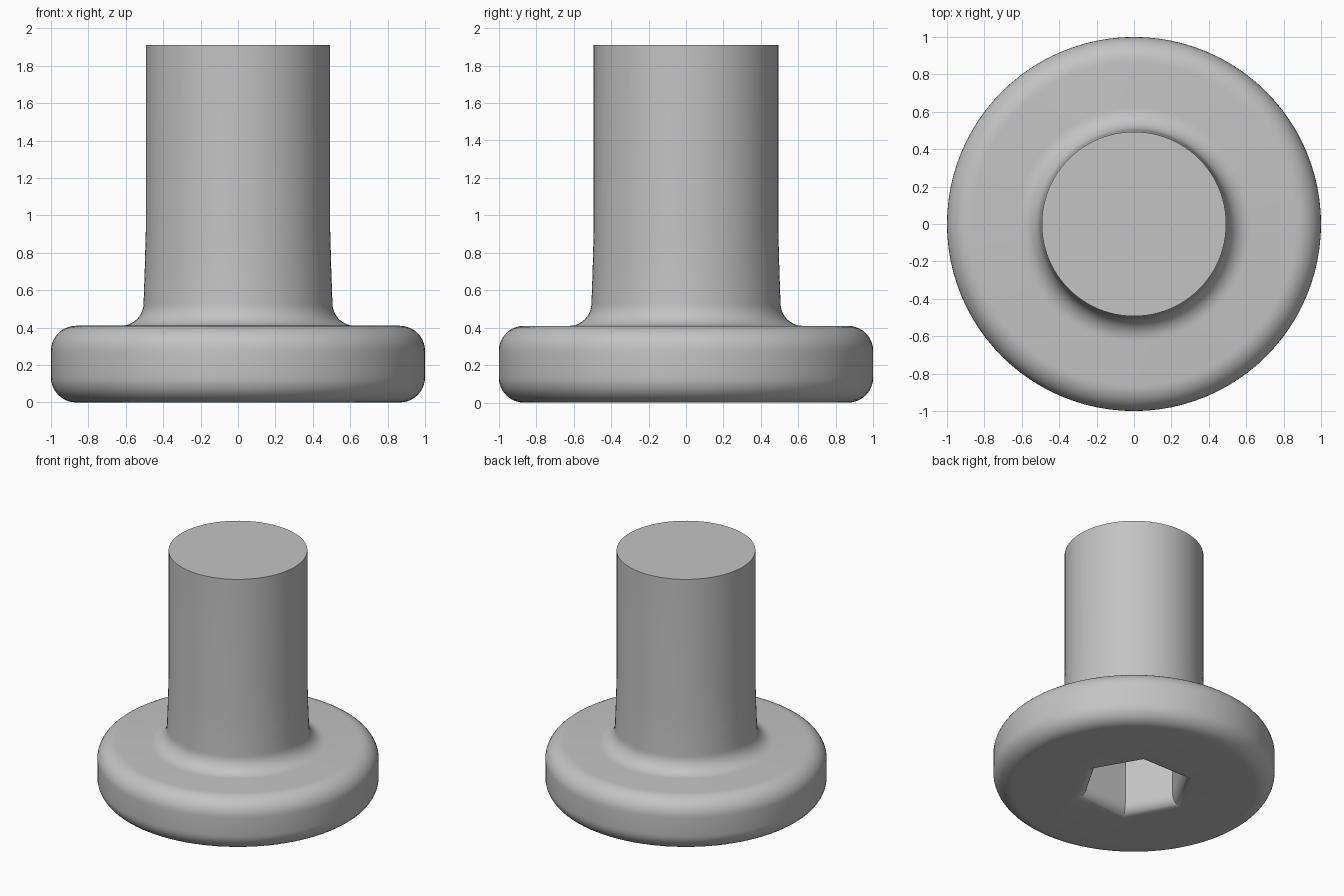
import bpy, bmesh, math

cube = bpy.data.objects.get("Cube")
if cube:
    bpy.data.objects.remove(cube, do_unlink=True)

SEGMENTS = 96
HEAD_R, HEAD_H, ROUND = 1.0, 0.41, 0.135
SHANK_R, NECK_R, FILLET, TOP = 0.493, 0.505, 0.12, 1.91
SOCKET_R, FLARE, SOCKET_DEPTH = 0.357, 0.088, 0.55

steel = bpy.data.materials.new("grey steel")
grey = (0.55, 0.55, 0.55, 1)
steel.diffuse_color = grey
steel.use_nodes = True
steel.node_tree.nodes["Principled BSDF"].inputs["Base Color"].default_value = grey


def arc(cx, cz, r, start, end, steps=10):
    """Points (radius, height) along an arc, angles in degrees."""
    angles = [math.radians(start + (end - start) * i / steps) for i in range(steps + 1)]
    return [(cx + r * math.cos(a), cz + r * math.sin(a)) for a in angles]


def lathe(name, profile, sides):
    """Closed solid made of stacked rings, capped at both ends."""
    bm = bmesh.new()
    rings = [[bm.verts.new((r * math.cos(2 * math.pi * i / sides),
                            r * math.sin(2 * math.pi * i / sides), z))
              for i in range(sides)] for r, z in profile]
    for low, high in zip(rings, rings[1:]):
        for i in range(sides):
            j = (i + 1) % sides
            bm.faces.new((low[i], low[j], high[j], high[i]))
    bm.faces.new(rings[0][::-1])
    bm.faces.new(rings[-1])
    bmesh.ops.recalc_face_normals(bm, faces=bm.faces)
    mesh = bpy.data.meshes.new(name)
    bm.to_mesh(mesh)
    bm.free()
    mesh.materials.append(steel)
    obj = bpy.data.objects.new(name, mesh)
    bpy.context.collection.objects.link(obj)
    return obj


# Rounded head, filleted neck and plain shank in one profile
edge = HEAD_R - ROUND
profile = arc(edge, ROUND, ROUND, -90, 0)
profile += arc(edge, HEAD_H - ROUND, ROUND, 0, 90)
profile += arc(NECK_R + FILLET, HEAD_H + FILLET, FILLET, 270, 180)
profile += [(0.499, 0.7), (SHANK_R, 0.92), (SHANK_R, TOP)]
screw = lathe("screw_body", profile, SEGMENTS)

# Hexagonal socket with a flared rim, cut up into the head
flare = arc(SOCKET_R + FLARE, FLARE, FLARE, 270, 180, 8)
cutter = lathe("socket_cutter",
               [(SOCKET_R + FLARE, -0.1)] + flare + [(SOCKET_R, SOCKET_DEPTH)], 6)
cutter.hide_render = True

cut = screw.modifiers.new("hex_socket", "BOOLEAN")
cut.operation = "DIFFERENCE"
cut.solver = "EXACT"
cut.object = cutter
bpy.ops.object.select_all(action="DESELECT")
screw.select_set(True)
bpy.context.view_layer.objects.active = screw
bpy.ops.object.modifier_apply(modifier=cut.name)
bpy.data.objects.remove(cutter, do_unlink=True)

bpy.ops.object.shade_smooth_by_angle(angle=math.radians(30))
